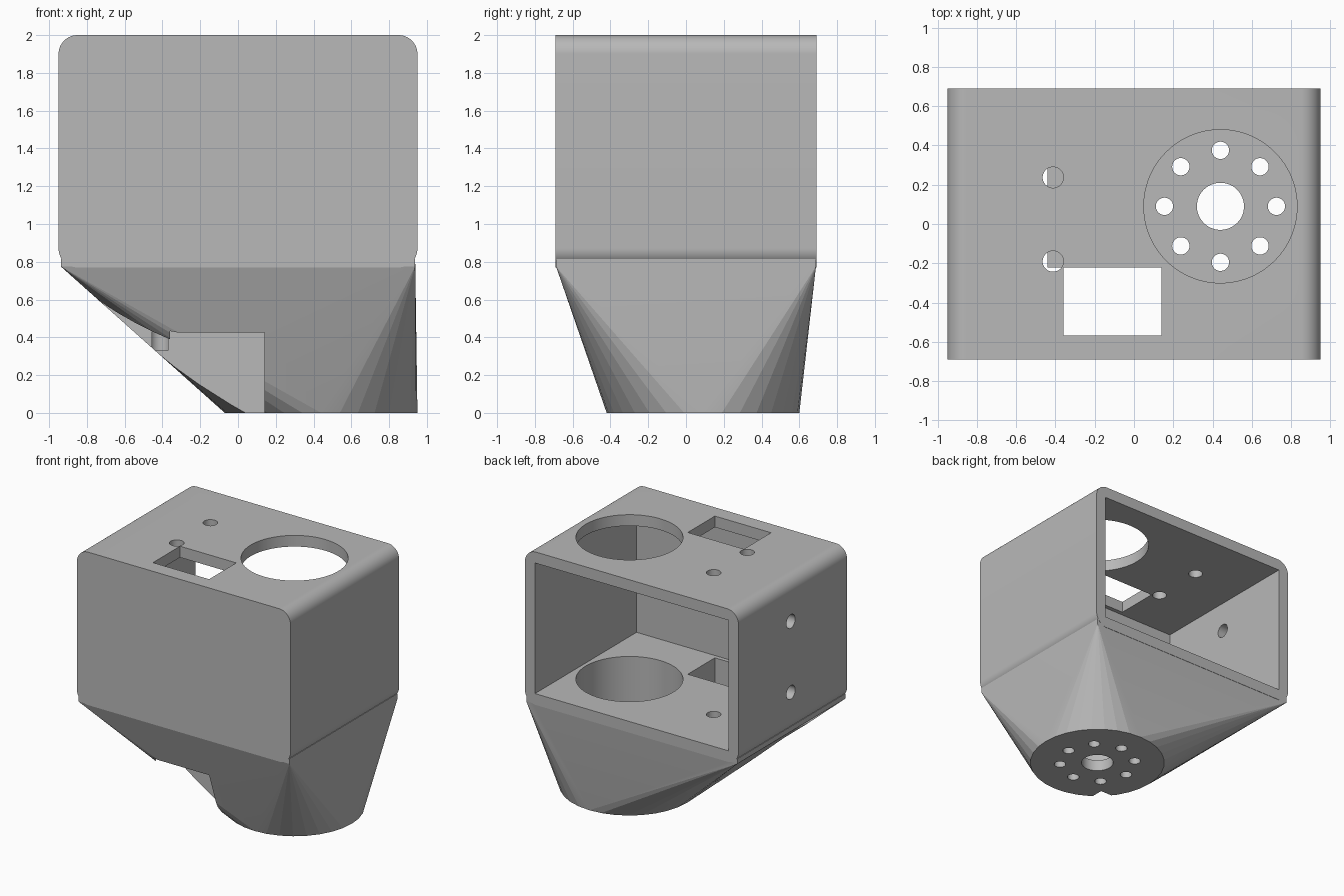
import bpy, bmesh, math
from mathutils import Vector

default = bpy.data.objects.get("Cube")
if default:
    bpy.data.objects.remove(default, do_unlink=True)

grey = bpy.data.materials.new("plain_grey")
grey.use_nodes = True
colour = (0.48, 0.48, 0.48, 1)
grey.diffuse_color = colour
grey.node_tree.nodes["Principled BSDF"].inputs["Base Color"].default_value = colour

HUB = (0.44, 0.09)      # axis of the round mount
HALF_X, HALF_Y = 0.95, 0.69


def finish(name, bm):
    bmesh.ops.recalc_face_normals(bm, faces=bm.faces)
    mesh = bpy.data.meshes.new(name)
    bm.to_mesh(mesh)
    bm.free()
    mesh.materials.append(grey)
    ob = bpy.data.objects.new(name, mesh)
    bpy.context.collection.objects.link(ob)
    return ob


def block(name, x, y, z):
    bm = bmesh.new()
    bmesh.ops.create_cube(bm, size=1)
    for v in bm.verts:
        for i, (low, high) in enumerate((x, y, z)):
            v.co[i] = low if v.co[i] < 0 else high
    return finish(name, bm)


def drill(name, x, y, z, radius, segments=48):
    """Upright cylinder spanning the z range."""
    bm = bmesh.new()
    bmesh.ops.create_cone(bm, cap_ends=True, segments=segments, radius1=radius,
                          radius2=radius, depth=z[1] - z[0])
    bmesh.ops.translate(bm, verts=bm.verts, vec=(x, y, sum(z) / 2))
    return finish(name, bm)


def combine(target, other, operation):
    mod = target.modifiers.new(operation, 'BOOLEAN')
    mod.operation = operation
    mod.solver = 'EXACT'
    mod.object = other
    bpy.context.view_layer.objects.active = target
    bpy.ops.object.modifier_apply(modifier=mod.name)
    bpy.data.objects.remove(other, do_unlink=True)


# Rounded case: the four edges running front to back are rounded
housing = block("housing", (-HALF_X, HALF_X), (-HALF_Y, HALF_Y), (0.77, 2))
bm = bmesh.new()
bm.from_mesh(housing.data)
long_edges = [e for e in bm.edges
              if abs(e.verts[0].co.y - e.verts[1].co.y) > 1]
bmesh.ops.bevel(bm, geom=long_edges, offset=0.1, segments=20,
                profile=0.5, affect='EDGES')
bm.to_mesh(housing.data)
bm.free()

# Tapered base: hull from a thin rectangular slab down to a disc
bm = bmesh.new()
for sx in (-1, 1):
    for sy in (-1, 1):
        for z in (0.775, 0.815):
            bm.verts.new((sx * 0.938, sy * 0.688, z))
SIDES = 32
for i in range(SIDES):
    a = math.tau * i / SIDES
    bm.verts.new((HUB[0] + 0.51 * math.cos(a), HUB[1] + 0.51 * math.sin(a), 0))
bmesh.ops.convex_hull(bm, input=bm.verts)
bmesh.ops.dissolve_limit(bm, angle_limit=0.01, verts=bm.verts, edges=bm.edges)
combine(housing, finish("tapered_base", bm), 'UNION')

# Cavity open at the back, big bore, connector slot and side channel
cutters = [
    block("cavity", (-0.86, 0.86), (-0.6, 1), (0.86, 1.91)),
    drill("bore", *HUB, (0.09, 2.5), 0.39, 96),
    block("slot", (-0.36, 0.14), (-0.567, -0.222), (-0.5, 2.5)),
    block("side_channel", (-1.2, -0.3), (-0.53, -0.222), (-0.5, 0.58)),
    drill("centre_hole", *HUB, (-0.5, 0.5), 0.12),
]
# Ring of bolt holes in the bottom plate
for i in range(8):
    a = math.tau * i / 8
    cutters.append(drill("bolt_hole", HUB[0] + 0.285 * math.cos(a),
                         HUB[1] + 0.285 * math.sin(a), (-0.5, 0.5), 0.044))
# Blind screw holes from the top
for y in (0.237, -0.19):
    cutters.append(drill("screw_hole", -0.412, y, (0.33, 2.5), 0.053))
# Screw holes through the side wall
for z in (1.1, 1.67):
    hole = drill("wall_hole", 0, 0, (-0.2, 0.2), 0.055)
    for v in hole.data.vertices:
        v.co = Vector((v.co.z - 0.9, v.co.y + 0.025, z - v.co.x))
    cutters.append(hole)
for cutter in cutters:
    combine(housing, cutter, 'DIFFERENCE')

# Smooth the fine curves, keep the taper faceted
bpy.ops.object.select_all(action='DESELECT')
housing.select_set(True)
bpy.context.view_layer.objects.active = housing
bpy.ops.object.shade_smooth_by_angle(angle=math.radians(8))
